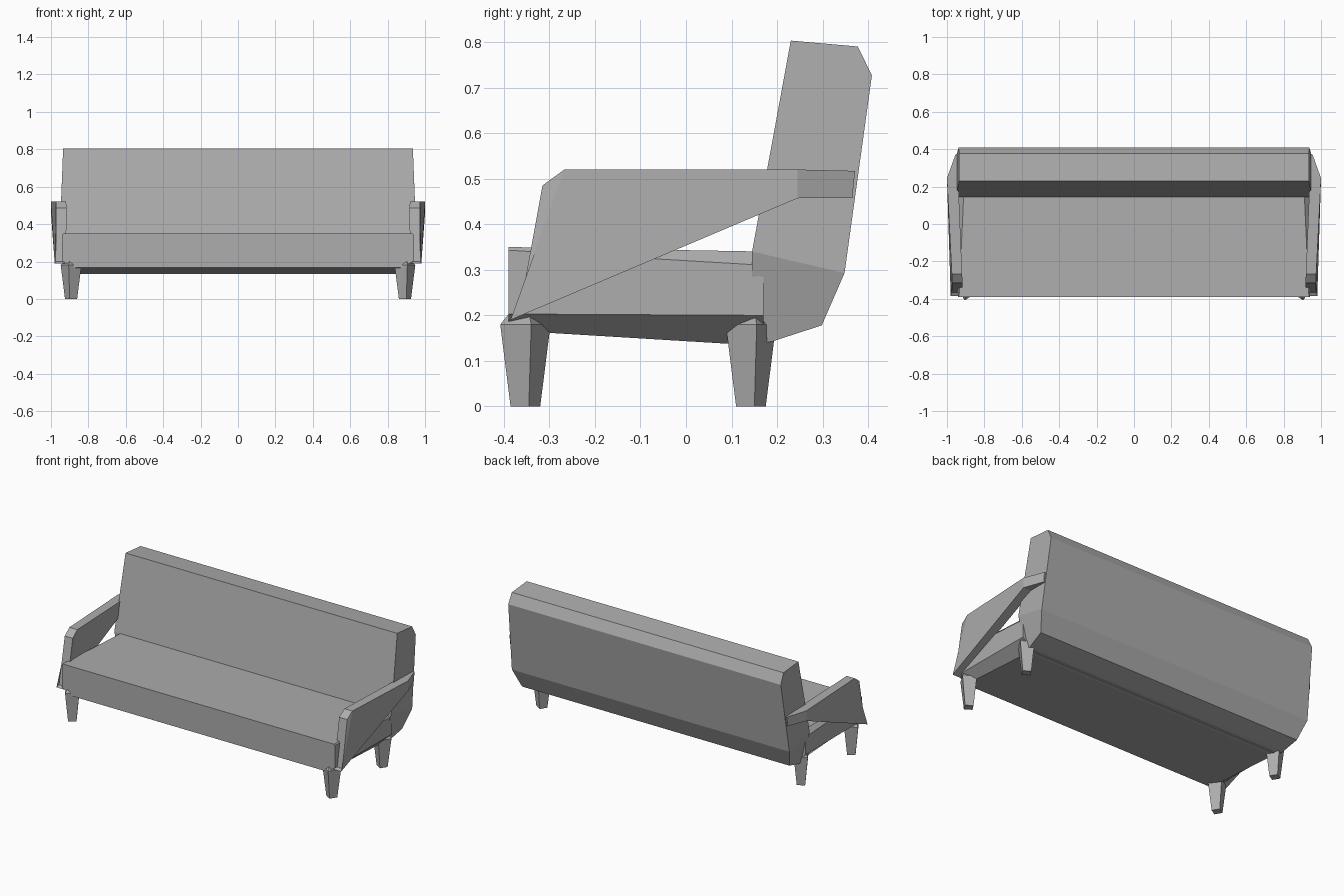
import bpy, bmesh
from math import cos, sin, atan2
from mathutils import Vector

cube = bpy.data.objects.get("Cube")
if cube:
    bpy.data.objects.remove(cube, do_unlink=True)

GREY = (0.42, 0.42, 0.42, 1)
grey = bpy.data.materials.new("plain grey")
grey.use_nodes = True
grey.diffuse_color = GREY
grey.node_tree.nodes["Principled BSDF"].inputs["Base Color"].default_value = GREY


def finish(name, bm):
    bmesh.ops.remove_doubles(bm, verts=bm.verts, dist=0.0001)
    bmesh.ops.recalc_face_normals(bm, faces=bm.faces)
    mesh = bpy.data.meshes.new(name)
    bm.to_mesh(mesh)
    bm.free()
    mesh.materials.append(grey)
    obj = bpy.data.objects.new(name, mesh)
    bpy.context.scene.collection.objects.link(obj)
    return obj


def loft(name, rings, side=1, caps=None):
    """Skin between matching rings; caps splits the end faces by index."""
    bm = bmesh.new()
    rows = [[bm.verts.new((side * x, y, z)) for x, y, z in r] for r in rings]
    n = len(rows[0])
    for a, b in zip(rows, rows[1:]):
        for i in range(n):
            j = (i + 1) % n
            bm.faces.new((a[i], a[j], b[j], b[i]))
    for row in (rows[0], rows[-1]):
        for cap in caps or [range(n)]:
            bm.faces.new([row[i] for i in cap])
    return finish(name, bm)


def mirror_ring(half):
    return half + [(-x, y, z) for x, y, z in reversed(half)]


# Seat: a box with chamfered lower sides, tapering at the rear
seat_front = mirror_ring([(0.935, -0.39, 0.35), (0.94, -0.39, 0.343),
                          (0.94, -0.39, 0.203), (0.88, -0.39, 0.167)])
seat_rear = mirror_ring([(0.91, 0.17, 0.34), (0.94, 0.17, 0.31),
                         (0.94, 0.17, 0.2), (0.88, 0.17, 0.133)])
loft("seat", [seat_front, seat_rear])

# Backrest: leaning profile whose lower sides tuck inward
back = [(0.935, 0.23, 0.803), (0.935, 0.377, 0.79), (0.938, 0.408, 0.727),
        (0.955, 0.348, 0.293), (0.92, 0.298, 0.178), (0.905, 0.19, 0.143),
        (0.905, 0.145, 0.133), (0.953, 0.145, 0.34)]
loft("backrest", [back, [(-x, y, z) for x, y, z in back]],
     caps=[(0, 1, 2, 3, 7), (3, 4, 5, 6, 7)])

# Armrest: outer outline, with the thickness given for each corner
arm = [(0.98, -0.385, 0.19, 0.055), (0.975, -0.367, 0.2, 0.055),
       (0.972, -0.315, 0.485, 0.055), (0.974, -0.267, 0.52, 0.055),
       (1.0, 0.245, 0.52, 0.06), (0.955, 0.371, 0.517, 0.025),
       (0.955, 0.365, 0.458, 0.025), (1.0, 0.245, 0.457, 0.06)]
arm_outer = [(x, y, z) for x, y, z, t in arm]
arm_inner = [(x - t, y, z) for x, y, z, t in arm]
ARM_CAPS = [(0, 1, 2, 3), (0, 3, 4, 7), (4, 5, 6, 7)]

# Legs: turned square pegs that widen upward, then close to a blunt top
LEG_X = 0.8925
FOOT = [Vector((0.0075, -0.0325)), Vector((0.0325, 0.0075)),
        Vector((-0.0075, 0.0325)), Vector((-0.0325, -0.0075))]


def leg(name, side, y):
    rings = [[(LEG_X + p.x * s, y + p.y * s, z) for p in FOOT]
             for z, s in ((0, 1), (0.18, 1.7), (0.212, 0.9))]
    loft(name, rings, side)


for label, side in (("left", 1), ("right", -1)):
    loft(label + "_armrest", [arm_outer, arm_inner], side, ARM_CAPS)
    leg(label + "_front_leg", side, -0.3525)
    leg(label + "_rear_leg", side, 0.1425)
